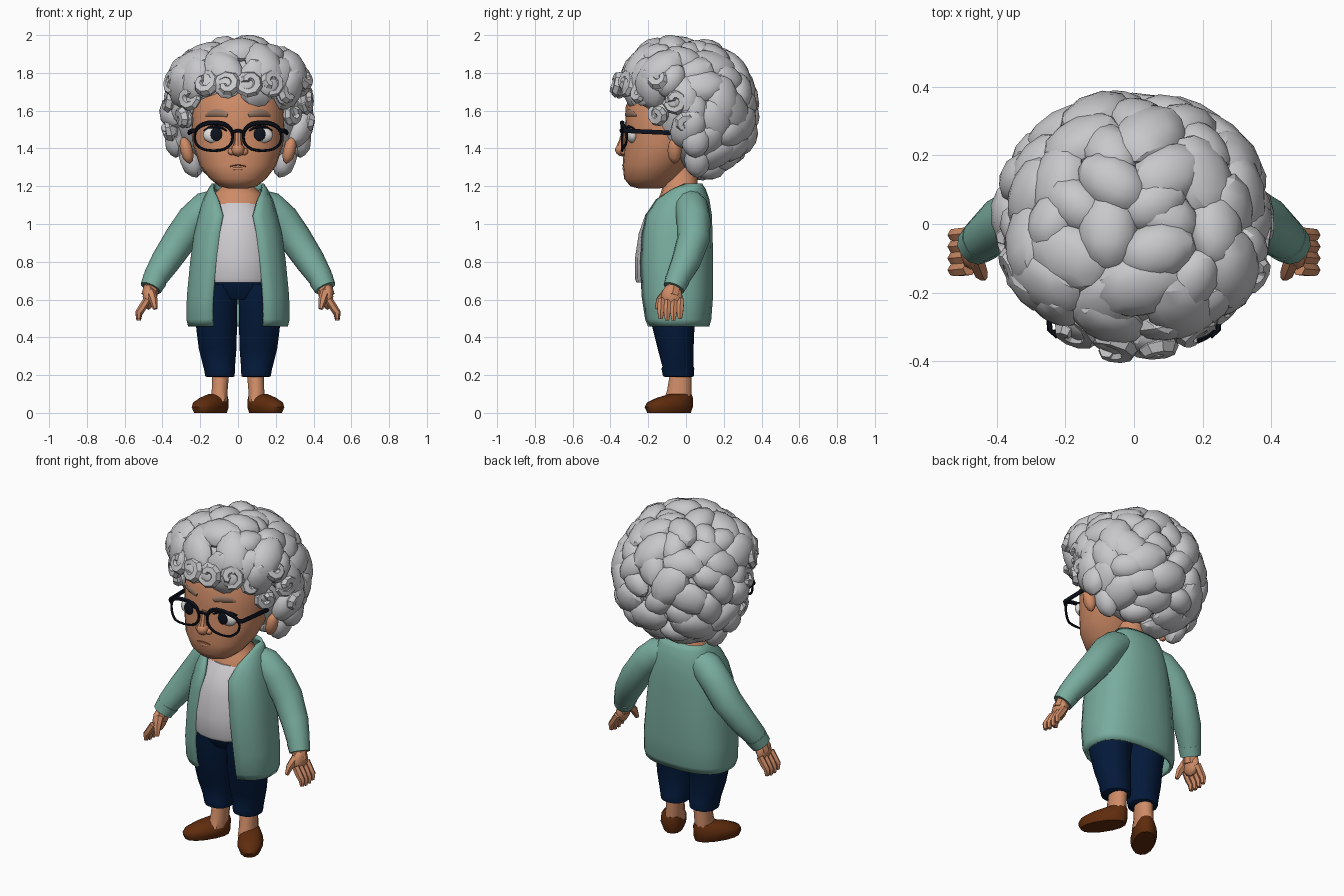
import bpy, bmesh, math, random
from math import sin, cos, pi
from mathutils import Vector, Matrix
from mathutils.bvhtree import BVHTree

random.seed(4)
if "Cube" in bpy.data.objects:
    bpy.data.objects.remove(bpy.data.objects["Cube"])


def material(name, r, g, b):
    m = bpy.data.materials.new(name)
    m.use_nodes = True
    m.diffuse_color = (r, g, b, 1)
    m.node_tree.nodes["Principled BSDF"].inputs["Base Color"].default_value = (r, g, b, 1)
    return m


HAIR = material("grey hair", .58, .58, .6)
SKIN = material("skin", .62, .26, .135)
KNIT = material("sage knit", .19, .41, .34)
SHIRT = material("pale shirt", .62, .60, .63)
DENIM = material("navy denim", .001, .01, .043)
LEATHER = material("brown leather", .115, .025, .004)
BLACK = material("black", .004, .006, .012)
WHITE = material("eye white", .75, .74, .72)
BROW = material("brow brown", .32, .19, .13)
LIP = material("mouth line", .22, .07, .04)
parts = []


def part(name, mat, bm, mirror=False, thickness=0):
    """Turn a bmesh into a named object."""
    bmesh.ops.recalc_face_normals(bm, faces=bm.faces)
    me = bpy.data.meshes.new(name)
    bm.to_mesh(me)
    bm.free()
    me.materials.append(mat)
    ob = bpy.data.objects.new(name, me)
    bpy.context.collection.objects.link(ob)
    if thickness:
        ob.modifiers.new("thickness", 'SOLIDIFY').thickness = thickness
    if mirror:
        ob.modifiers.new("mirror", 'MIRROR').use_mirror_merge = False
    parts.append(ob)


def skin_rings(bm, rings, closed=True, caps=True):
    vs = [[bm.verts.new(p) for p in r] for r in rings]
    n = len(vs[0])
    for a, b in zip(vs, vs[1:]):
        for i in range(n if closed else n - 1):
            j = (i + 1) % n
            bm.faces.new((a[i], a[j], b[j], b[i]))
    if caps:
        bm.faces.new(vs[0])
        bm.faces.new(vs[-1])


def loft(sections, n=14, e=2.2):
    """Stack rings given as (z, centre x, half width, front y, back y, optional front gap)."""
    bm = bmesh.new()
    power = lambda v: math.copysign(abs(v) ** (2 / e), v)
    gap = len(sections[0]) > 5
    rings = []
    for z, cx, rx, yf, yb, *g in sections:
        t0 = math.asin((g[0] / rx) ** (e / 2)) if gap else 0
        span = 2 * pi - 2 * t0
        ts = [t0 + span * i / (n - 1 if gap else n) for i in range(n)]
        rings.append([(cx + rx * power(sin(t)), (yf + yb) / 2 - (yb - yf) / 2 * power(cos(t)), z) for t in ts])
    skin_rings(bm, rings, not gap, not gap)
    return bm


def tube(path, radii, n=8, ref=(0, 1, 0), flat=1, bm=None):
    """Sweep a tapered tube along points; flat squashes it along ref."""
    bm = bm or bmesh.new()
    pts = [Vector(p) for p in path]
    loop = (pts[0] - pts[-1]).length < 1e-5
    rings = []
    for i, p in enumerate(pts):
        a = pts[i - 1] if i else (pts[-2] if loop else p)
        b = pts[i + 1] if i < len(pts) - 1 else (pts[1] if loop else p)
        t = (b - a).normalized()
        u = t.cross(Vector(ref)).normalized()
        v = u.cross(t)
        r = radii[i] if isinstance(radii, list) else radii
        rings.append([p + r * (u * cos(k * 2 * pi / n) + v * flat * sin(k * 2 * pi / n)) for k in range(n)])
    skin_rings(bm, rings, caps=not loop)
    return bm


def blob(centre, size, bm=None, normal=(0, 0, 1), detail=2, spin=0):
    """Ellipsoid, its z axis turned to the normal."""
    bm = bm or bmesh.new()
    turn = Vector((0, 0, 1)).rotation_difference(Vector(normal)).to_matrix().to_4x4()
    m = Matrix.Translation(centre) @ turn @ Matrix.Rotation(spin, 4, 'Z') @ Matrix.Diagonal((*size, 1))
    bmesh.ops.create_icosphere(bm, subdivisions=detail, radius=1, matrix=m)
    return bm


# Shoes, ankles, trousers
shoe = loft([(0, 0, .06, -.23, .03), (.03, 0, .072, -.245, .04), (.055, 0, .07, -.23, .04),
             (.08, 0, .056, -.17, .042), (.1, 0, .04, -.09, .035)])
bmesh.ops.rotate(shoe, verts=shoe.verts, matrix=Matrix.Rotation(.56, 3, 'Z'))
bmesh.ops.translate(shoe, verts=shoe.verts, vec=(.093, -.005, 0))
part("shoes", LEATHER, shoe, True)
part("ankles", SKIN, loft([(.06, .102, .047, -.12, .03), (.12, .097, .044, -.1, .03),
                           (.24, .09, .048, -.08, .03)], 10), True)
part("trouser_legs", DENIM, loft([(.19, .095, .07, -.11, .03), (.195, .096, .08, -.122, .042),
                                  (.235, .098, .084, -.13, .044), (.245, .1, .086, -.125, .04),
                                  (.34, .108, .102, -.15, .04), (.46, .114, .111, -.18, .045),
                                  (.6, .115, .114, -.205, .09), (.68, .115, .1, -.21, .09)]), True)
part("trouser_hips", DENIM, loft([(.6, 0, .2, -.17, .07), (.66, 0, .22, -.208, .1), (.72, 0, .21, -.215, .1)]))

# Shirt, neck and open cardigan
part("shirt", SHIRT, loft([(.69, 0, .205, -.262, .09), (.71, 0, .21, -.27, .1), (.82, 0, .21, -.27, .1),
                           (.95, 0, .2, -.25, .1), (1.05, 0, .165, -.215, .09), (1.11, 0, .125, -.165, .07)], 16, 2))
part("neck", SKIN, loft([(1.06, 0, .14, -.17, .07), (1.12, 0, .145, -.155, .08), (1.16, 0, .13, -.135, .08),
                         (1.195, 0, .09, -.125, .06), (1.3, 0, .075, -.15, .06)]))
part("cardigan", KNIT, loft([(.458, 0, .265, -.215, .125, .135), (.495, 0, .275, -.23, .135, .137),
                             (.62, 0, .272, -.25, .145, .135), (.8, 0, .255, -.255, .145, .118),
                             (.95, 0, .235, -.243, .142, .1), (1.05, 0, .21, -.22, .138, .083),
                             (1.13, 0, .185, -.175, .125, .105), (1.185, 0, .158, -.11, .105, .13),
                             (1.215, 0, .138, -.05, .085, .133)], 22, 2.5), thickness=.018)
part("sleeves", KNIT, tube([(.09, .018, 1.115), (.165, .03, 1.085), (.235, .04, 1.02), (.305, .04, .92), (.385, .0, .8),
                            (.435, -.04, .72), (.455, -.058, .675)], [.075, .09, .09, .087, .078, .066, .056], 12), True)
part("sleeve_cuffs", KNIT, tube([(.44, -.045, .705), (.462, -.064, .66)], [.066, .058], 12), True)

# Hands
hand = blob((.475, -.075, .615), (.031, .058, .07))
tube([(.452, -.058, .685), (.47, -.072, .62)], [.042, .042], 8, bm=hand)
for k in range(4):
    y = -.028 - .034 * k
    drop = .008 * abs(k - 1.5)
    tube([(.48, y, .6), (.508, y - .003, .555), (.525, y - .004, .52 + drop), (.526, y - .004, .485 + drop)],
         [.021, .021, .019, .012], 6, bm=hand)
tube([(.462, -.1, .64), (.447, -.14, .595), (.438, -.155, .55)], [.026, .022, .012], 6, bm=hand)
part("hands", SKIN, hand, True)

# Head with a lookup for its front surface
head = loft([(1.188, 0, .05, -.25, -.14), (1.2, 0, .1, -.295, -.1), (1.24, 0, .15, -.328, -.05),
             (1.31, 0, .203, -.335, .01), (1.42, 0, .238, -.328, .12), (1.52, 0, .248, -.322, .16),
             (1.62, 0, .245, -.32, .17), (1.72, 0, .21, -.28, .17), (1.8, 0, .12, -.2, .1)], 24, 2.15)
tree = BVHTree.FromBMesh(head)
part("head", SKIN, head)


def on_face(x, z, lift=0.0):
    return Vector((x, tree.ray_cast(Vector((x, -2, z)), Vector((0, 1, 0)))[0].y - lift, z))


nose = blob((0, -.335, 1.393), (.036, .042, .036))
tube([(0, -.322, 1.5), (0, -.335, 1.44), (0, -.345, 1.395)], [.016, .02, .028], 8, (1, 0, 0), bm=nose)
for s in (-1, 1):
    blob((s * .032, -.325, 1.383), (.022, .024, .02), nose)
part("nose", SKIN, nose)
part("ears", SKIN, blob((.272, -.06, 1.39), (.034, .038, .074), normal=(.25, 0, 1)), True)
part("lower_lip", SKIN, blob(on_face(0, 1.293, -.01), (.036, .014, .011)))
part("mouth", LIP, tube([on_face(x, 1.312 - 4 * x * x, .001) for x in (-.042, -.02, 0, .02, .042)], .003, 6))

# Eyes and brows
part("eyes", WHITE, blob(on_face(.123, 1.47, -.016), (.062, .03, .044), detail=3), True)
part("pupils", BLACK, blob(on_face(.115, 1.475, .011), (.031, .008, .036), detail=3), True)
part("eyelashes", BLACK, tube([on_face(x, 1.516 - 6 * (x - .12) ** 2, .009) for x in (.06, .085, .12, .155, .18)],
                              [.004, .007, .008, .007, .004], 6), True)
part("eyebrows", BROW, tube([on_face(x, 1.59 - 4 * (x - .11) ** 2, .004) for x in (.055, .085, .12, .15, .172)],
                            [.012, .018, .02, .015, .006], 6, flat=.4), True)

# Glasses
rim, radii = [], []
for k in range(25):
    a = 2 * pi * k / 24
    c, s = cos(a), sin(a)
    x = .129 + .101 * math.copysign(abs(c) ** .85, c)
    rim.append((x, -.337 + max(0, x - .19) * .6, 1.462 + .074 * math.copysign(abs(s) ** .85, s)))
    radii.append(.007 + .006 * max(0, s))
radii[-1] = radii[0]
part("glasses_rims", BLACK, tube(rim, radii, 6), True)
part("glasses_bridge", BLACK, tube([(-.035, -.338, 1.485), (0, -.344, 1.495), (.035, -.338, 1.485)], .009, 6))
part("glasses_temples", BLACK, tube([(.222, -.328, 1.495), (.245, -.308, 1.493), (.255, -.18, 1.487),
                                     (.262, -.02, 1.48)], .008, 6, (0, 0, 1), 1.7), True)

# Hair: two core masses covered in clumps
back = (Vector((0, .06, 1.6)), Vector((.35, .275, .32)))
crown = (Vector((0, -.075, 1.755)), Vector((.32, .222, .18)))
core = bmesh.new()
for c, r in (back, crown):
    blob(c, r, core, detail=3)
part("hair_core", HAIR, core)


def inside(p, mass):
    c, r = mass
    return sum(((p[i] - c[i]) / r[i]) ** 2 for i in range(3)) < .93


def hairline(z):
    """Foremost y allowed for hair at a height."""
    return -1 if z > 1.73 else .05 - max(0, z - 1.4) * .75


clumps = bmesh.new()
for mass, other, count in ((back, crown, 74), (crown, back, 44)):
    for k in range(count):
        h = 1 - 2 * (k + .5) / count
        a = k * pi * (3 - 5 ** .5) + random.uniform(-.15, .15)
        w = (1 - h * h) ** .5
        d = Vector((w * cos(a), w * sin(a), h))
        p = mass[0] + Vector(d[i] * mass[1][i] for i in range(3))
        if inside(p, other) or p.y < hairline(p.z):
            continue
        n = Vector(d[i] / mass[1][i] for i in range(3)).normalized()
        r = random.uniform(.085, .12)
        blob(p, (r * 1.15, r * .85, random.uniform(.05, .072)), clumps, n, 2, random.uniform(0, pi))
part("hair_clumps", HAIR, clumps)

# Hair behind the ears
part("hair_sides", HAIR, blob((.25, .06, 1.34), (.06, .07, .1), blob((.33, .05, 1.45), (.06, .08, .1)), (.35, 0, 1)), True)

# Hair: spiral curls round the face, as (x, y, z, size)
curls = bmesh.new()
spots = [(.055, -.34, 1.735, .064), (.165, -.295, 1.74, .064), (.245, -.225, 1.675, .056), (.33, -.13, 1.76, .062),
         (.275, -.14, 1.575, .05), (.345, -.05, 1.65, .058), (.35, .0, 1.52, .054)]
for i, (x, y, z, size) in enumerate(spots):
    for s in (-1, 1):
        p = Vector((s * x, y, z + s * random.uniform(0, .015)))
        axis = (p - Vector((0, .02, 1.62))).normalized()
        u = axis.cross((0, 0, 1)).normalized()
        v = axis.cross(u)
        blob(p, (size * 1.1, size * 1.1, size * .6), curls, axis)
        path = []
        for k in range(10):
            a = s * (k * .7 + i * 1.3)
            path.append(p + (u * cos(a) + v * sin(a)) * size * (1 - k * .075) + axis * (.006 + .003 * k))
        tube(path, [.012 + .02 * sin(pi * (k + 1) / 12) for k in range(10)], 6, axis, bm=curls)
part("hair_curls", HAIR, curls)

# Soft shading, with crisper creases in the hair
for ob in parts:
    bpy.ops.object.select_all(action='DESELECT')
    ob.select_set(True)
    bpy.context.view_layer.objects.active = ob
    bpy.ops.object.shade_smooth_by_angle(angle=math.radians(26 if HAIR.name in ob.data.materials else 42))
